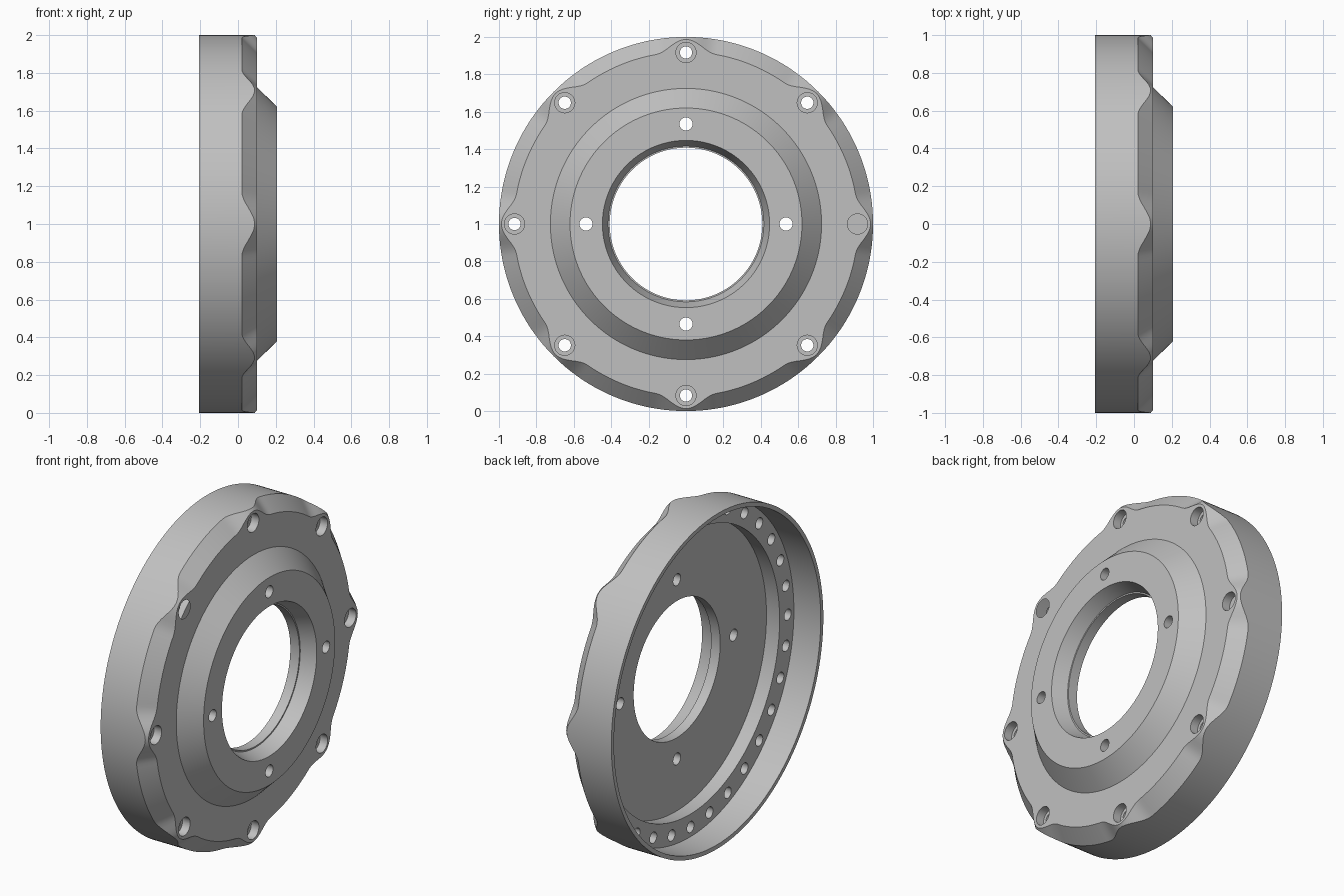
import bpy, bmesh, math
from mathutils import Matrix, Vector

cube = bpy.data.objects.get("Cube")
if cube:
    bpy.data.objects.remove(cube, do_unlink=True)

SEG = 288           # steps around the axis
BOLT_R = 0.917      # bolt circle radius
HUB_R = 0.535       # hub hole circle radius

grey = bpy.data.materials.new("plain grey")
grey.use_nodes = True
colour = (0.53, 0.53, 0.53, 1.0)
grey.diffuse_color = colour
grey.node_tree.nodes["Principled BSDF"].inputs["Base Color"].default_value = colour


def make_object(name, bm):
    mesh = bpy.data.meshes.new(name)
    bmesh.ops.recalc_face_normals(bm, faces=bm.faces)
    bm.to_mesh(mesh)
    bm.free()
    mesh.materials.append(grey)
    obj = bpy.data.objects.new(name, mesh)
    bpy.context.collection.objects.link(obj)
    return obj


def bump(angle):
    """1 at each of the eight bolts, falling smoothly to 0 between them."""
    step = math.pi / 4
    d = abs((angle + step / 2) % step - step / 2)
    half = 0.175
    return 0.5 + 0.5 * math.cos(math.pi * d / half) if d < half else 0.0


def section(angle):
    """Closed cross-section as (x, radius), scalloped on the outer front edge."""
    b = bump(angle)
    return [(-0.207, 1.0), (0.02 + 0.068 * b, 1.0), (0.1, 0.92 + 0.067 * b),
            (0.1, 0.725), (0.207, 0.62), (0.207, 0.447),      # flange, hub cone
            (0.12, 0.416), (0.12, 0.408), (0.06, 0.408),      # tapered bore
            (0.06, 0.845), (-0.03, 0.84), (-0.03, 0.975),     # floor, bolt ledge
            (-0.207, 0.975)]                                  # thin skirt


# Scalloped cover, swept around the x axis
bm = bmesh.new()
rings = []
for i in range(SEG):
    a = 2 * math.pi * i / SEG
    rings.append([bm.verts.new((x, r * math.cos(a), 1 + r * math.sin(a)))
                  for x, r in section(a)])
for i in range(SEG):
    p, q = rings[i], rings[(i + 1) % SEG]
    for j in range(len(p)):
        k = (j + 1) % len(p)
        bm.faces.new((p[j], p[k], q[k], q[j]))
cover = make_object("cover", bm)


def drill(holes):
    """Cut cylinders along x: (circle radius, angle, hole radius, x start, x end)."""
    cut = bmesh.new()
    for ring, a, rad, x0, x1 in holes:
        place = Vector(((x0 + x1) / 2, ring * math.cos(a), 1 + ring * math.sin(a)))
        bmesh.ops.create_cone(cut, cap_ends=True, segments=32, radius1=rad, radius2=rad,
                              depth=x1 - x0,
                              matrix=Matrix.Translation(place) @ Matrix.Rotation(math.pi / 2, 4, 'Y'))
    cutter = make_object("hole_cutter", cut)
    cutter.hide_render = True
    mod = cover.modifiers.new("holes", 'BOOLEAN')
    mod.operation = 'DIFFERENCE'
    mod.solver = 'EXACT'
    mod.object = cutter
    bpy.ops.object.modifier_apply(modifier=mod.name)
    bpy.data.objects.remove(cutter, do_unlink=True)


bpy.ops.object.select_all(action='DESELECT')
cover.select_set(True)
bpy.context.view_layer.objects.active = cover

# Ledge holes: every fourth one goes through, the others are blind
holes = [(BOLT_R, math.tau * i / 32, 0.033, -0.1, 0.2 if i % 4 == 0 else 0.03)
         for i in range(32)]
# Four hub holes
holes += [(HUB_R, math.tau * i / 4, 0.035, -0.05, 0.3) for i in range(4)]
drill(holes)
# Counterbores for the bolt heads
drill([(BOLT_R, math.tau * i / 8, 0.054, 0.05, 0.2) for i in range(8)])

bpy.ops.object.shade_smooth_by_angle(angle=math.radians(28))
